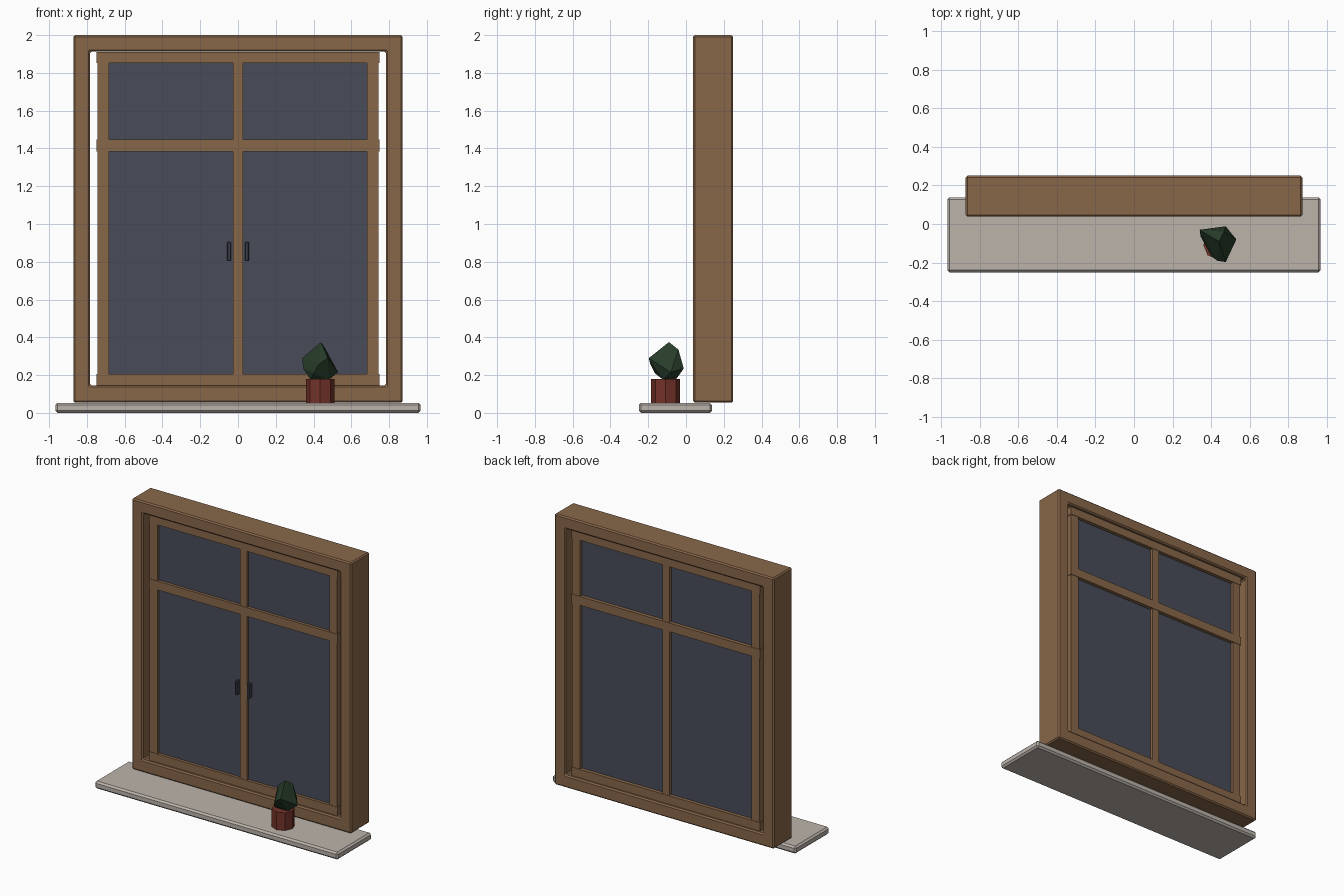
import bpy, bmesh, math

if "Cube" in bpy.data.objects:
    bpy.data.objects.remove(bpy.data.objects["Cube"])


def material(name, rgb):
    m = bpy.data.materials.new(name)
    m.diffuse_color = (*rgb, 1)
    m.use_nodes = True
    m.node_tree.nodes["Principled BSDF"].inputs["Base Color"].default_value = m.diffuse_color
    return m


WOOD = material("brown wood", (0.25, 0.137, 0.068))
GLASS = material("dark glass", (0.066, 0.073, 0.102))
STONE = material("pale stone", (0.50, 0.455, 0.41))
CLAY = material("red clay", (0.17, 0.032, 0.022))
LEAF = material("dark green", (0.021, 0.046, 0.023))
METAL = material("dark metal", (0.045, 0.05, 0.07))


def finish(name, bm, mat, bevel=0):
    bmesh.ops.recalc_face_normals(bm, faces=bm.faces)
    me = bpy.data.meshes.new(name)
    bm.to_mesh(me)
    bm.free()
    me.materials.append(mat)
    ob = bpy.data.objects.new(name, me)
    bpy.context.collection.objects.link(ob)
    if bevel:
        mod = ob.modifiers.new("Bevel", 'BEVEL')
        mod.width = bevel
        mod.segments = 1
    return ob


def box(name, x, y, z, mat, bevel=0):
    """Box from (min, max) ranges on each axis."""
    bm = bmesh.new()
    bmesh.ops.create_cube(bm, size=1)
    for v in bm.verts:
        v.co = [r[0] if c < 0 else r[1] for c, r in zip(v.co, (x, y, z))]
    return finish(name, bm, mat, bevel)


def rect_ring(name, outer, inner, y, mat, bevel):
    """Rectangular frame; outer and inner are (half width, bottom, top)."""
    bm = bmesh.new()
    loops = []
    for half, low, high in (outer, inner):
        for depth in y:
            loops.append([bm.verts.new((sx, depth, sz)) for sx, sz in
                          ((-half, low), (half, low), (half, high), (-half, high))])
    of, ob, nf, nb = loops
    for a, b in ((of, ob), (ob, nb), (nb, nf), (nf, of)):
        for i in range(4):
            j = (i + 1) % 4
            bm.faces.new((a[i], a[j], b[j], b[i]))
    return finish(name, bm, mat, bevel)


# Sill and outer frame
box("sill", (-0.967, 0.967), (-0.25, 0.138), (0, 0.053), STONE, 0.012)
rect_ring("outer_frame", (0.872, 0.055, 2.0), (0.783, 0.145, 1.913),
          (0.038, 0.25), WOOD, 0.009)

# Sash: stiles, centre mullion and rails
SASH_Y = (0.062, 0.228)
for side, s in (("left", -1), ("right", 1)):
    box(side + "_stile", sorted((s * 0.682, s * 0.745)), SASH_Y, (0.14, 1.91), WOOD)
    # Pull handle beside the mullion
    box(side + "_handle", sorted((s * 0.038, s * 0.057)), (0.046, 0.09),
        (0.804, 0.904), METAL, 0.003)
box("mullion", (-0.027, 0.027), SASH_Y, (0.14, 1.91), WOOD)
for name, z in (("bottom_rail", (0.14, 0.206)), ("middle_rail", (1.385, 1.448)),
                ("top_rail", (1.852, 1.91))):
    box(name, (-0.75, 0.75), (SASH_Y[0] - 0.003, SASH_Y[1] + 0.003), z, WOOD)

# Four panes
for side, s in (("left", -1), ("right", 1)):
    for level, z in (("lower", (0.2, 1.39)), ("upper", (1.44, 1.86))):
        box(f"{side}_{level}_pane", sorted((s * 0.02, s * 0.69)),
            (0.08, 0.205), z, GLASS)

# Eight-sided flower pot
bm = bmesh.new()
bmesh.ops.create_cone(bm, cap_ends=True, segments=8, radius1=0.076,
                      radius2=0.076, depth=0.13)
bmesh.ops.translate(bm, verts=bm.verts, vec=(0.435, -0.108, 0.115))
finish("pot", bm, CLAY)

# Faceted shrub as a hull of a few points
bm = bmesh.new()
for p in ((0.44, -0.09, 0.375), (0.53, -0.08, 0.215), (0.475, -0.012, 0.235),
          (0.34, -0.03, 0.29), (0.345, -0.065, 0.235), (0.40, -0.165, 0.21),
          (0.43, -0.19, 0.26), (0.475, -0.197, 0.29), (0.465, -0.04, 0.335),
          (0.385, -0.12, 0.175), (0.48, -0.12, 0.175), (0.43, -0.055, 0.175)):
    bm.verts.new(p)
bmesh.ops.convex_hull(bm, input=bm.verts)
finish("shrub", bm, LEAF)
